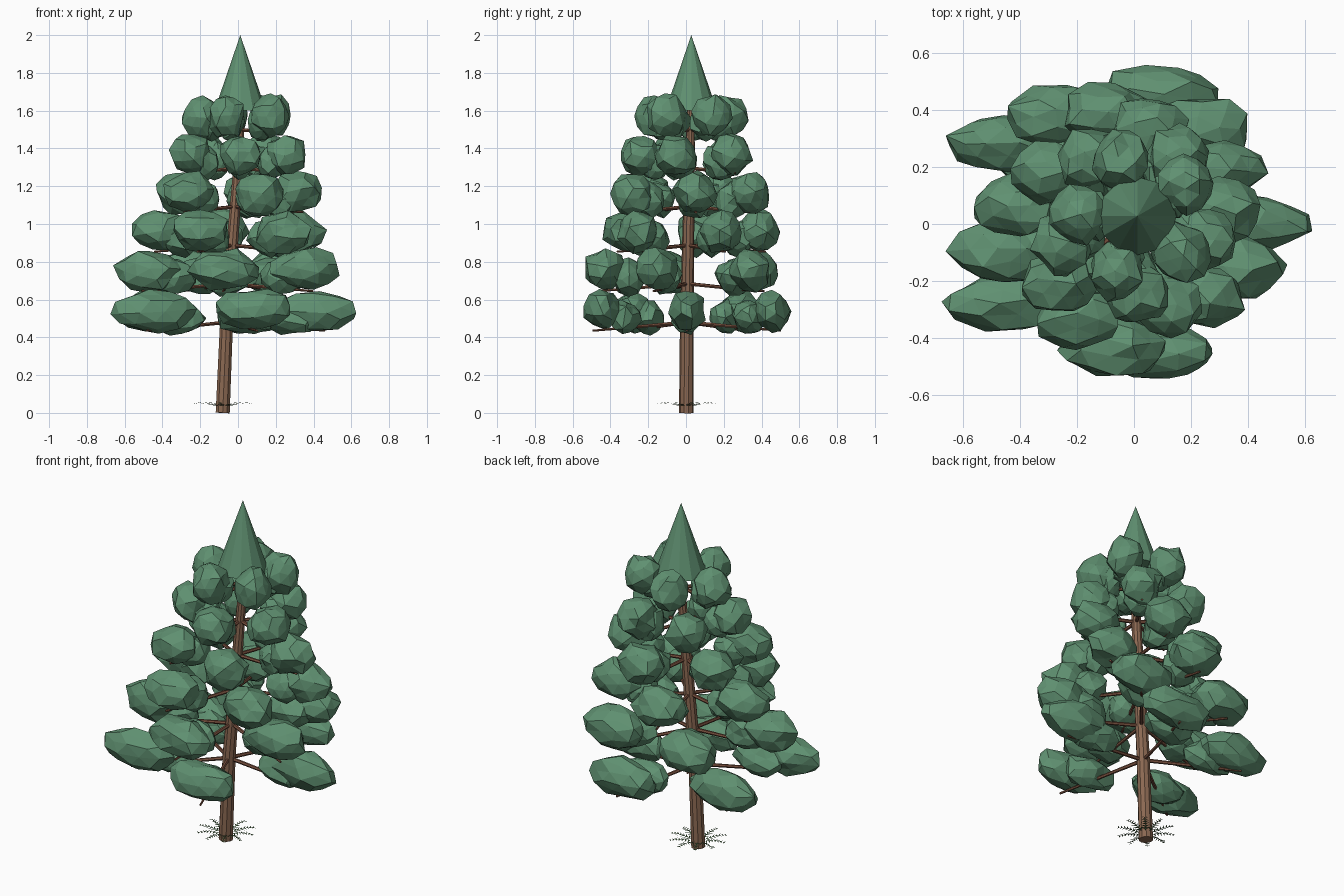
import bpy, bmesh, math, random
from mathutils import Vector, Matrix

if "Cube" in bpy.data.objects:
    bpy.data.objects.remove(bpy.data.objects["Cube"])

random.seed(11)


def material(name, rgb):
    m = bpy.data.materials.new(name)
    m.diffuse_color = (*rgb, 1)
    m.use_nodes = True
    m.node_tree.nodes["Principled BSDF"].inputs["Base Color"].default_value = m.diffuse_color
    return m


GREEN = material("needle_green", (0.115, 0.28, 0.165))
BROWN = material("trunk_brown", (0.26, 0.14, 0.085))
DARK = material("branch_brown", (0.19, 0.08, 0.048))
FERN = material("fern_green", (0.09, 0.2, 0.075))


def finish(bm, name, mat):
    mesh = bpy.data.meshes.new(name)
    bmesh.ops.recalc_face_normals(bm, faces=bm.faces)
    bm.to_mesh(mesh)
    bm.free()
    mesh.materials.append(mat)
    ob = bpy.data.objects.new(name, mesh)
    bpy.context.collection.objects.link(ob)
    return ob


def tube(bm, path, sides):
    """Tapered tube through (point, radius) pairs."""
    axis = (path[-1][0] - path[0][0]).normalized()
    ref = Vector((1, 0, 0)) if abs(axis.z) > 0.8 else Vector((0, 0, 1))
    u = axis.cross(ref).normalized()
    v = axis.cross(u)
    rings = []
    for p, r in path:
        angles = [2 * math.pi * k / sides for k in range(sides)]
        rings.append([bm.verts.new(p + r * (math.cos(a) * u + math.sin(a) * v)) for a in angles])
    for a, b in zip(rings, rings[1:]):
        for k in range(sides):
            n = (k + 1) % sides
            bm.faces.new((a[k], a[n], b[n], b[k]))
    bm.faces.new(rings[0])
    bm.faces.new(rings[-1])


# Leaning, gently curved trunk
TRUNK = [(Vector((-0.081, 0.002, 0.0)), 0.039), (Vector((-0.06, 0.004, 0.5)), 0.036),
         (Vector((-0.022, 0.013, 1.0)), 0.031), (Vector((0.008, 0.022, 1.4)), 0.025),
         (Vector((0.012, 0.025, 1.68)), 0.017)]


def trunk_at(z):
    for (a, _), (b, _) in zip(TRUNK, TRUNK[1:]):
        if z <= b.z:
            return a.lerp(b, (z - a.z) / (b.z - a.z))
    return TRUNK[-1][0].copy()


bm = bmesh.new()
tube(bm, TRUNK, 10)
finish(bm, "trunk", BROWN)

# Pointed treetop
bm = bmesh.new()
bmesh.ops.create_cone(bm, cap_ends=True, segments=12, radius1=0.137, radius2=0, depth=0.4,
                      matrix=Matrix.Translation((0.012, 0.028, 1.8)))
finish(bm, "treetop", GREEN)


def foliage(name, centre, size):
    """Faceted clump of needles with an uneven surface."""
    bm = bmesh.new()
    bmesh.ops.create_icosphere(bm, subdivisions=2, radius=1)
    spin = Matrix.Rotation(random.uniform(0, 6.28), 3, Vector((random.random(), random.random(), 1)))
    for vert in bm.verts:
        p = (spin @ vert.co) * random.uniform(0.86, 1.12)
        vert.co = Vector((p.x * size[0], p.y * size[1], p.z * size[2])) + centre
    finish(bm, name, GREEN)


# Six whorls: reach, clump centre height, clump half sizes
LAYERS = [(0.475, 0.54, (0.212, 0.1, 0.108)), (0.435, 0.755, (0.182, 0.112, 0.113)),
          (0.38, 0.96, (0.155, 0.11, 0.112)), (0.33, 1.165, (0.132, 0.112, 0.112)),
          (0.265, 1.365, (0.11, 0.11, 0.112)), (0.205, 1.57, (0.1, 0.105, 0.113))]

branches = bmesh.new()
for i, (reach, z, size) in enumerate(LAYERS):
    for k in range(5):
        ang = math.radians(50 * i + 72 * k)
        out = Vector((math.cos(ang), math.sin(ang), 0))
        root = trunk_at(0.48 + 0.204 * i)
        # Drooping branch below its clump
        tip = root + out * (reach * 1.1) - Vector((0, 0, 0.045 - 0.005 * i))
        tube(branches, [(root, 0.011), (root.lerp(tip, 0.5), 0.009), (tip, 0.006)], 6)
        centre = root + out * reach
        centre.z = z + random.uniform(-0.01, 0.01)
        foliage(f"outer_foliage_{i + 1}_{k + 1}", centre, size)
        # Smaller clump tucked in nearer the trunk
        inner = root + out * (reach * 0.72)
        inner.z = z - 0.035
        foliage(f"inner_foliage_{i + 1}_{k + 1}", inner, (size[0] * 0.72, size[1] * 0.82, size[2] * 0.86))
finish(branches, "branches", DARK)

# Flat fern fronds around the trunk base
bm = bmesh.new()
base = Vector((-0.08, 0.003, 0))
up = Vector((0, 0, 1))
for f in range(10):
    ang = 2 * math.pi * f / 10 + 0.2
    d = Vector((math.cos(ang), math.sin(ang), 0))
    s = Vector((-d.y, d.x, 0))

    def on_frond(t):
        return base + d * (0.03 + 0.135 * t) + up * (0.036 + 0.018 * math.sin(2.4 * t))

    # Midrib
    bm.faces.new([bm.verts.new(p) for p in (on_frond(0) - s * 0.002, on_frond(0) + s * 0.002,
                                            on_frond(0.5) + s * 0.002, on_frond(1), on_frond(0.5) - s * 0.002)])
    # Paired leaflets
    for n in range(1, 8):
        t = n / 8
        length = 0.032 * (1 - 0.65 * t)
        for side in (-1, 1):
            a, b = on_frond(t - 0.035), on_frond(t + 0.035)
            leaf_tip = on_frond(t) + s * side * length + d * length * 0.6
            corners = (a, b, leaf_tip) if side > 0 else (b, a, leaf_tip)
            bm.faces.new([bm.verts.new(p) for p in corners])
finish(bm, "ground_ferns", FERN)
